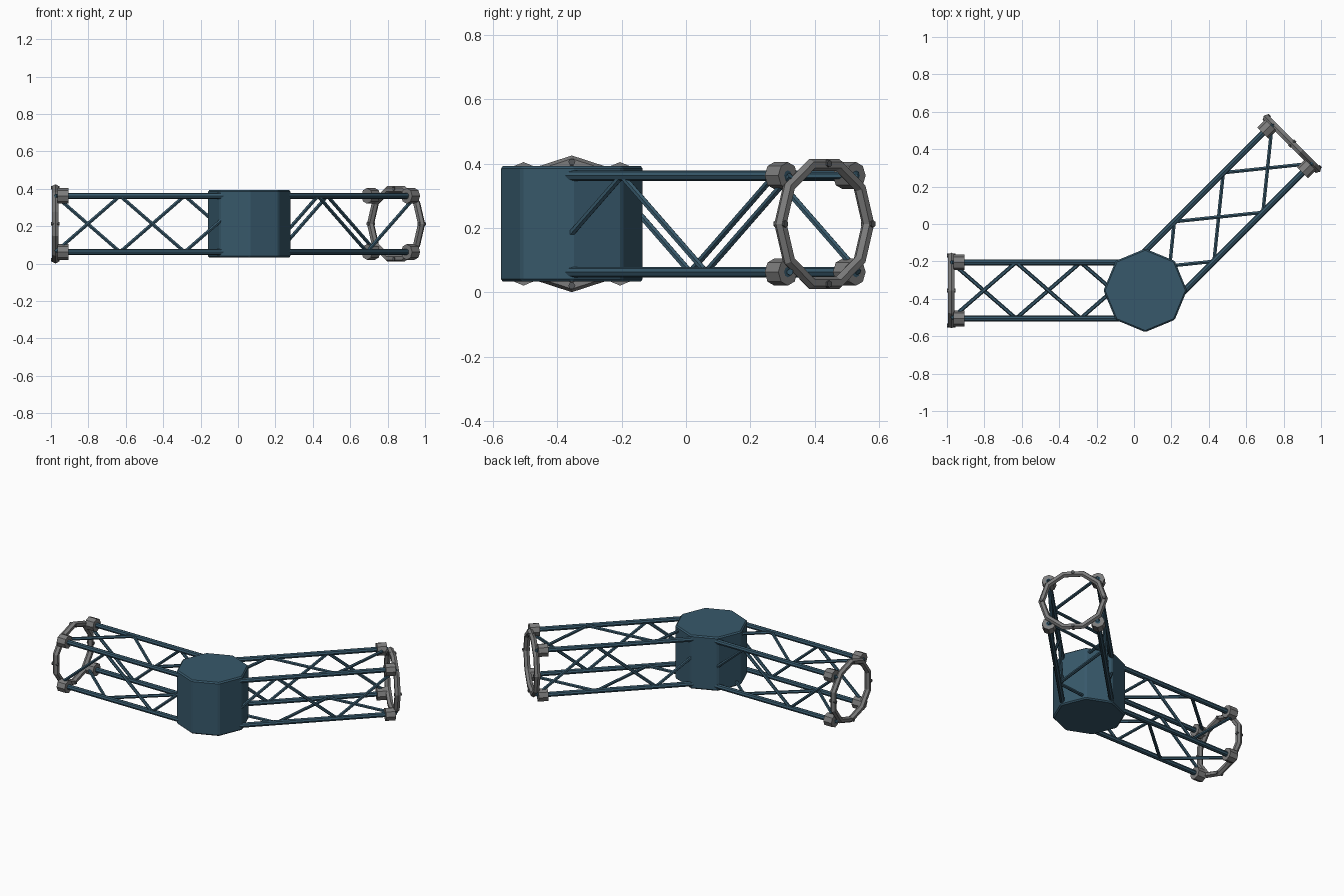
import bpy, bmesh, math
from mathutils import Vector, Matrix

if "Cube" in bpy.data.objects:
    bpy.data.objects.remove(bpy.data.objects["Cube"])

def material(name, rgb):
    m = bpy.data.materials.new(name)
    m.diffuse_color = (*rgb, 1)
    m.use_nodes = True
    m.node_tree.nodes["Principled BSDF"].inputs["Base Color"].default_value = m.diffuse_color
    return m

BLUE = material("slate_blue", (0.038, 0.098, 0.145))
GREY = material("steel_grey", (0.20, 0.20, 0.20))
DARK = material("dark_steel", (0.09, 0.095, 0.10))

def finish(name, bm, mat, matrix=Matrix()):
    bmesh.ops.recalc_face_normals(bm, faces=bm.faces)
    me = bpy.data.meshes.new(name)
    bm.to_mesh(me)
    bm.free()
    me.materials.append(mat)
    ob = bpy.data.objects.new(name, me)
    ob.matrix_world = matrix
    bpy.context.collection.objects.link(ob)
    return ob

def rod(bm, a, b, r, sides):
    """Straight prism from a to b."""
    a, b = Vector(a), Vector(b)
    d = b - a
    rot = Vector((0, 0, 1)).rotation_difference(d).to_matrix().to_4x4()
    bmesh.ops.create_cone(bm, cap_ends=True, segments=sides, radius1=r, radius2=r,
                          depth=d.length, matrix=Matrix.Translation((a + b) / 2) @ rot)

def torus(bm, z, major, minor, n, m):
    rings = []
    for i in range(n):
        u = 2 * math.pi * i / n
        rings.append([bm.verts.new(((major + minor * math.cos(v)) * math.cos(u),
                                    (major + minor * math.cos(v)) * math.sin(u),
                                    z + minor * math.sin(v)))
                      for v in (2 * math.pi * k / m for k in range(m))])
    for i in range(n):
        p, q = rings[i], rings[(i + 1) % n]
        for k in range(m):
            bm.faces.new((p[k], q[k], q[(k + 1) % m], p[(k + 1) % m]))

HUB = Vector((0.06, -0.355, 0.2125))
HALF = 0.15

# octagonal hub with a small bevel
bm = bmesh.new()
rod(bm, (0, 0, -0.18), (0, 0, 0.18), 0.223, 8)
hub = finish("hub", bm, BLUE, Matrix.Translation(HUB))
bev = hub.modifiers.new("edge_bevel", 'BEVEL')
bev.width = 0.008
bev.segments = 1

# corners in clockwise order around the arm axis
CORNERS = [(-HALF, -HALF), (-HALF, HALF), (HALF, HALF), (HALF, -HALF)]

def truss_arm(label, x_axis, z_axis, length):
    x, z = Vector(x_axis).normalized(), Vector(z_axis).normalized()
    y = z.cross(x)
    frame = Matrix.Translation(HUB) @ Matrix((x, y, z)).transposed().to_4x4()

    # four long chords
    bm = bmesh.new()
    for cx, cy in CORNERS:
        rod(bm, (cx, cy, 0), (cx, cy, length - 0.01), 0.0165, 8)
    finish(label + "_chords", bm, BLUE, frame)

    # one zigzag of braces on each side
    bm = bmesh.new()
    bay = length / 3
    for i in range(4):
        pair = (CORNERS[i], CORNERS[(i + 1) % 4])
        for k in range(3):
            rod(bm, (*pair[k % 2], k * bay), (*pair[(k + 1) % 2], (k + 1) * bay), 0.0105, 6)
    finish(label + "_braces", bm, BLUE, frame)

    # collars on the chord ends
    bm = bmesh.new()
    for cx, cy in CORNERS:
        rod(bm, (cx, cy, length - 0.07), (cx, cy, length - 0.01), 0.042, 8)
    finish(label + "_collars", bm, GREY, frame)

    # docking ring
    bm = bmesh.new()
    torus(bm, length, 0.1925, 0.02, 10, 6)
    finish(label + "_end_ring", bm, GREY, frame)

    # four bolts through the ring
    bm = bmesh.new()
    for k in range(4):
        a = k * math.pi / 2
        r = 0.1925 if k % 2 == 0 else 0.187
        px, py = r * math.cos(a), r * math.sin(a)
        rod(bm, (px, py, length - 0.022), (px, py, length + 0.024), 0.011, 6)
    finish(label + "_ring_bolts", bm, DARK, frame)

truss_arm("left_arm", (0, 0, 1), (-1, 0, 0), 1.036)
truss_arm("right_arm", (-1, 1, 0), (1, 1, 0), 1.11)
